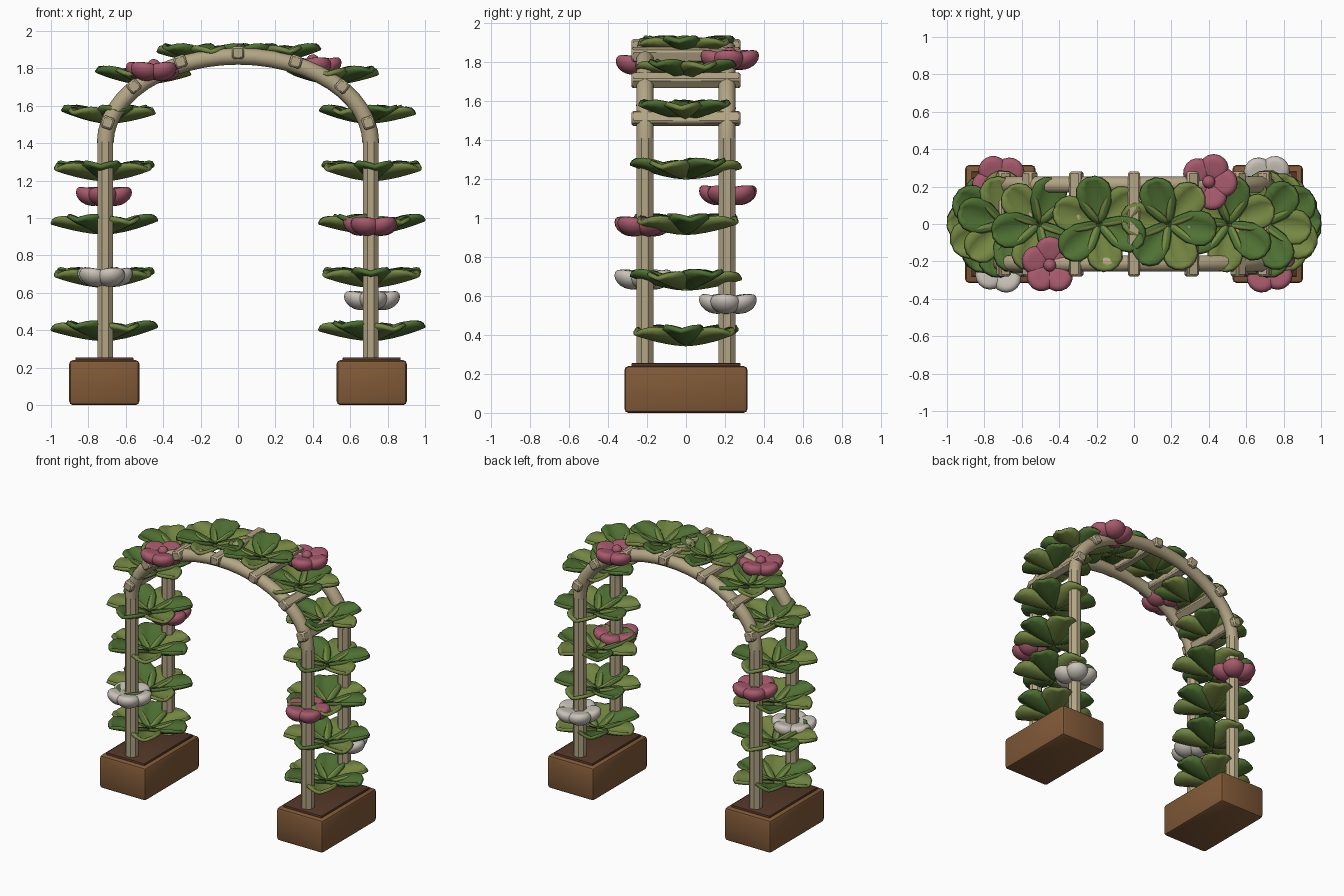
import bpy, bmesh, math, random
from mathutils import Matrix, Vector

if "Cube" in bpy.data.objects:
    bpy.data.objects.remove(bpy.data.objects["Cube"])

random.seed(4)
PX, PY, SPRING, RISE = 0.715, 0.21, 1.40, 0.465


def mat(name, r, g, b):
    m = bpy.data.materials.new(name)
    m.diffuse_color = (*[(c / 255) ** 2.2 for c in (r, g, b)], 1)
    m.use_nodes = True
    m.node_tree.nodes["Principled BSDF"].inputs["Base Color"].default_value = m.diffuse_color
    return m


WOOD = mat("pale_wood", 178, 164, 132)
BOX = mat("planter_brown", 128, 90, 58)
SOIL = mat("soil", 84, 58, 44)
DARK = mat("leaf_green", 80, 112, 54)
LIGHT = mat("leaf_light", 116, 134, 68)
PINK = mat("pink_petal", 166, 90, 108)
WHITE = mat("white_petal", 200, 193, 183)


def finish(name, bm, mats, smooth=None):
    bmesh.ops.recalc_face_normals(bm, faces=bm.faces)
    me = bpy.data.meshes.new(name)
    bm.to_mesh(me)
    bm.free()
    ob = bpy.data.objects.new(name, me)
    bpy.context.collection.objects.link(ob)
    for m in mats:
        me.materials.append(m)
    if smooth:
        bpy.ops.object.select_all(action='DESELECT')
        ob.select_set(True)
        bpy.context.view_layer.objects.active = ob
        bpy.ops.object.shade_smooth_by_angle(angle=math.radians(smooth))
    return ob


def box(name, loc, size, m, bevel, rot_y=0, segs=2):
    bm = bmesh.new()
    bmesh.ops.create_cube(bm, size=1)
    bmesh.ops.scale(bm, vec=size, verts=bm.verts)
    bmesh.ops.bevel(bm, geom=bm.edges[:], offset=bevel, segments=segs,
                    affect='EDGES', profile=0.5)
    ob = finish(name, bm, [m], 40)
    ob.location, ob.rotation_euler = loc, (0, rot_y, 0)
    return ob


def arch_point(deg, out=0.0):
    a = math.radians(deg)
    n = Vector((math.cos(a) / 0.71, 0, math.sin(a) / RISE)).normalized()
    return Vector((0.71 * math.cos(a), 0, SPRING + RISE * math.sin(a))) + n * out, n


# planters, soil and octagonal posts
for side, s in (("left", -1), ("right", 1)):
    box(side + "_planter", (s * PX, 0, 0.12), (0.375, 0.63, 0.24), BOX, 0.02)
    box(side + "_soil", (s * PX, 0, 0.235), (0.31, 0.56, 0.04), SOIL, 0.004)
    for end, e in (("front", -1), ("back", 1)):
        bm = bmesh.new()
        bmesh.ops.create_cone(bm, cap_ends=True, segments=8, radius1=0.046,
                              radius2=0.046, depth=1.17,
                              matrix=Matrix.Rotation(math.pi / 8, 4, 'Z'))
        ob = finish(f"{side}_{end}_post", bm, [WOOD])
        ob.location = (s * 0.71, e * PY, 0.825)

# arched rails: ring of points swept along the half ellipse
for end, e in (("front", -1), ("back", 1)):
    bm = bmesh.new()
    rings = []
    for i in range(25):
        p, n = arch_point(i * 7.5)
        ring = []
        for k in range(10):
            a = k * math.tau / 10
            v = p + n * 0.045 * math.cos(a) + Vector((0, 0.045 * math.sin(a) + e * PY, 0))
            ring.append(bm.verts.new(v))
        rings.append(ring)
    for r0, r1 in zip(rings, rings[1:]):
        for k in range(10):
            bm.faces.new((r0[k], r0[k - 1], r1[k - 1], r1[k]))
    bm.faces.new(rings[0])
    bm.faces.new(rings[-1])
    finish(end + "_arch_rail", bm, [WOOD], 45)

# cross battens over the arch
for i in range(7):
    p, n = arch_point((i + 0.5) * 180 / 7, 0.018)
    p.x *= 0.983
    box(f"batten_{i + 1}", p, (0.066, 0.56, 0.066), WOOD, 0.01,
        math.atan2(n.x, n.z), 1)


def leaf_cluster(name, loc, length, rot):
    """Six cupped, overlapping leaves around a centre."""
    widths = (0.07, 0.20, 0.31, 0.36, 0.33, 0.22, 0.07)
    stations = (0.0, 0.2, 0.4, 0.6, 0.8, 0.93, 1.0)
    bm = bmesh.new()
    for k in range(6):
        M = Matrix.Rotation(rot + k * math.tau / 6, 4, 'Z')
        lift = 0.19 if k % 2 else 0.25
        rows = []
        for t, w in zip(stations, widths):
            row = []
            for v in (-1, -0.5, 0, 0.5, 1):
                z = lift * t ** 1.6 + 0.24 * abs(v) ** 1.4 * w / 0.36 * (1 - 0.4 * t)
                row.append(bm.verts.new(M @ (Vector((t, v * w, z)) * length)))
            rows.append(row)
        for a, b in zip(rows, rows[1:]):
            for j in range(4):
                f = bm.faces.new((a[j], b[j], b[j + 1], a[j + 1]))
                f.material_index = k % 2
    ob = finish(name, bm, [DARK, LIGHT], 50)
    ob.location = loc
    mod = ob.modifiers.new("thickness", 'SOLIDIFY')
    mod.thickness, mod.offset = 0.022, 0


# leaves up the posts and over the arch
for side, s in (("left", -1), ("right", 1)):
    for i in range(4):
        leaf_cluster(f"{side}_post_leaves_{i + 1}", (s * PX, 0, 0.352 + i * 0.285),
                     0.282, (i % 2) * math.pi / 6 + random.uniform(-0.1, 0.1))
    for i, deg in enumerate((15, 45, 75)):
        p, n = arch_point(deg)
        leaf_cluster(f"{side}_arch_leaves_{i + 1}", (s * p.x * 1.01, 0, p.z - 0.006),
                     0.254, 0.75 + i * 0.5 + (0.2 if s > 0 else 0))


def flower(name, loc, m, rot):
    """Five puffy cupped petals round a button centre."""
    bm = bmesh.new()
    for k in range(5):
        geo = bmesh.ops.create_uvsphere(bm, u_segments=16, v_segments=10, radius=1)
        M = Matrix.Rotation(rot + k * math.tau / 5, 4, 'Z')
        for v in geo["verts"]:
            x, y, z = v.co
            dent = 0.024 * max(z, 0) ** 3
            v.co = M @ Vector((0.08 + 0.074 * x, 0.078 * y,
                               0.058 * z - dent + 0.014 * x + 0.002))
    bmesh.ops.create_uvsphere(bm, u_segments=12, v_segments=8, radius=0.035,
                              matrix=Matrix.Translation((0, 0, 0.025)))
    ob = finish(name, bm, [m], 60)
    ob.location = loc


# flowers
for i, (x, y, z, m) in enumerate((
        (-0.45, -0.22, 1.79, PINK), (0.40, 0.225, 1.815, PINK),
        (-PX, 0.22, 1.122, PINK), (PX, -0.22, 0.962, PINK),
        (-PX, -0.22, 0.69, WHITE), (PX, 0.22, 0.565, WHITE))):
    flower(f"flower_{i + 1}", (x, y, z), m, 0.3 + i * 0.9)
